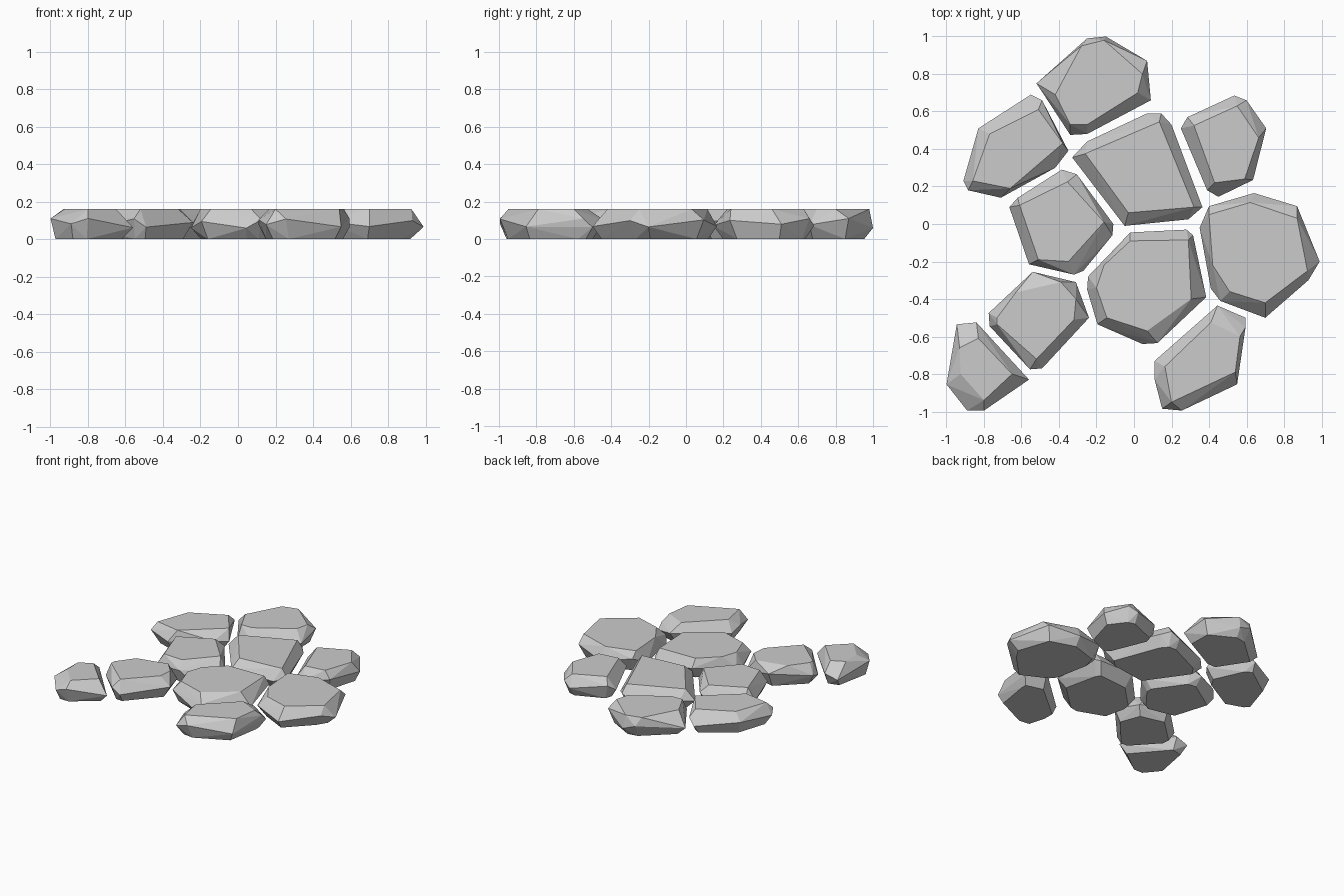
import bpy, bmesh, random
from mathutils import Vector

random.seed(4)
HEIGHT = 0.16


def stone(name, rim, top):
    """Faceted flagstone: flat top, widest rim at mid height, smaller flat base."""
    rim = [Vector(p) for p in rim]
    centre = sum(rim, Vector((0, 0))) / len(rim)
    bm = bmesh.new()
    for i, p in enumerate(rim):
        z = (0.07, 0.1)[i % 2] + random.uniform(-0.012, 0.012)
        bm.verts.new((p.x, p.y, z))
        b = centre + (p - centre) * random.uniform(0.78, 0.86)
        bm.verts.new((b.x, b.y, 0))
    for x, y in top:
        bm.verts.new((x, y, HEIGHT))
    # wrap the three rings in a convex faceted shell
    res = bmesh.ops.convex_hull(bm, input=bm.verts)
    loose = {g for g in res["geom_interior"] + res["geom_unused"]
             if isinstance(g, bmesh.types.BMVert)}
    bmesh.ops.delete(bm, geom=list(loose), context='VERTS')
    bmesh.ops.dissolve_limit(bm, angle_limit=0.03, verts=bm.verts, edges=bm.edges)
    bmesh.ops.recalc_face_normals(bm, faces=bm.faces)
    mesh = bpy.data.meshes.new(name)
    bm.to_mesh(mesh)
    bm.free()
    bpy.context.collection.objects.link(bpy.data.objects.new(name, mesh))


# rear stones
stone("stone_back",
      [(-.52, .75), (-.25, .99), (-.15, 1), (.07, .87), (.09, .66), (-.25, .48), (-.34, .475)],
      [(-.42, .69), (-.28, .95), (-.16, .98), (.045, .8), (.02, .7), (-.25, .53), (-.34, .53)])
stone("stone_back_left",
      [(-.55, .69), (-.49, .66), (-.35, .39), (-.42, .3), (-.71, .14), (-.885, .18), (-.91, .23), (-.83, .51)],
      [(-.51, .61), (-.38, .43), (-.66, .19), (-.86, .23), (-.77, .48)])
stone("stone_back_right",
      [(.25, .51), (.285, .57), (.535, .685), (.6, .66), (.705, .51), (.635, .235), (.45, .145), (.39, .18)],
      [(.32, .525), (.55, .63), (.665, .46), (.59, .24), (.43, .22)])

# middle stones
stone("stone_centre",
      [(-.33, .355), (-.25, .44), (.07, .59), (.145, .59), (.2, .53), (.365, .09), (.29, .025), (-.05, -.01)],
      [(-.26, .375), (.135, .545), (.32, .09), (-.03, .06)])
stone("stone_mid_left",
      [(-.665, .09), (-.62, .14), (-.385, .29), (-.305, .265), (-.11, 0), (-.115, -.06), (-.27, -.25), (-.32, -.27), (-.56, -.215)],
      [(-.61, .1), (-.355, .225), (-.16, .01), (-.35, -.2), (-.51, -.19)])
stone("stone_mid_right",
      [(.35, -.02), (.4, .095), (.64, .165), (.87, .095), (.99, -.2), (.93, -.3), (.7, -.5), (.46, -.41), (.41, -.345)],
      [(.4, .05), (.62, .115), (.87, .03), (.925, -.25), (.7, -.42), (.51, -.36), (.42, -.22)])

# front stones
stone("stone_front_centre",
      [(-.245, -.28), (-.02, -.045), (.28, -.03), (.315, -.06), (.385, -.39), (.125, -.635), (.045, -.64), (-.195, -.535), (-.25, -.35)],
      [(-.2, -.34), (-.16, -.22), (-.02, -.09), (.29, -.085), (.305, -.4), (.07, -.57), (-.145, -.5)])
stone("stone_front_left",
      [(-.775, -.475), (-.54, -.255), (-.31, -.31), (-.24, -.5), (-.49, -.77), (-.555, -.775), (-.77, -.545)],
      [(-.73, -.5), (-.63, -.365), (-.39, -.31), (-.31, -.4), (-.32, -.51), (-.52, -.72), (-.73, -.535)])
stone("stone_corner_left",
      [(-.945, -.535), (-.84, -.525), (-.56, -.83), (-.8, -.995), (-.89, -.995), (-1, -.855)],
      [(-.93, -.66), (-.83, -.61), (-.65, -.8), (-.8, -.94), (-.925, -.8)])
stone("stone_front_right",
      [(.11, -.73), (.445, -.435), (.595, -.5), (.595, -.55), (.55, -.855), (.255, -.995), (.15, -.985), (.11, -.83)],
      [(.165, -.76), (.41, -.525), (.565, -.6), (.54, -.79), (.2, -.95)])
